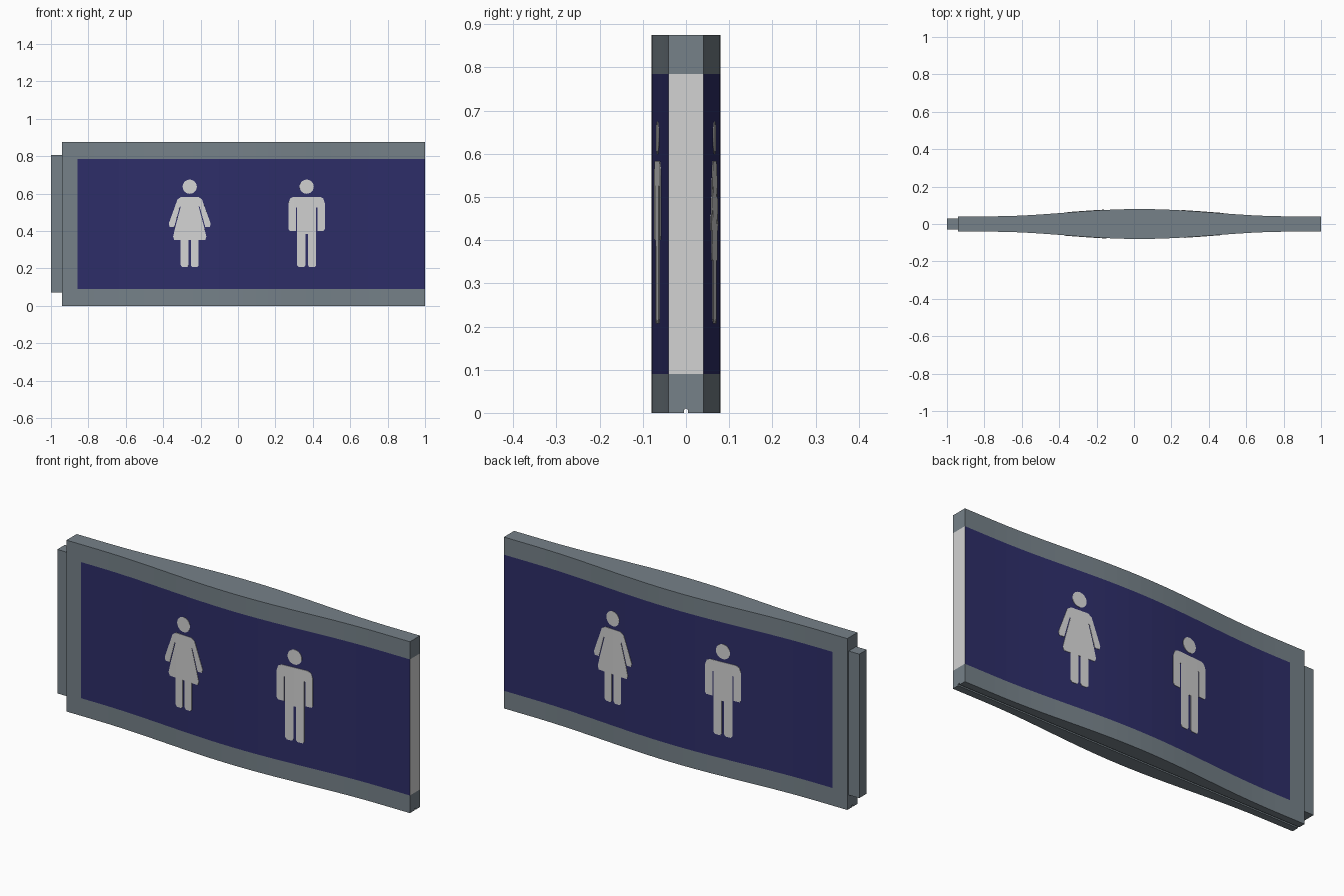
import bpy, bmesh, math

if "Cube" in bpy.data.objects:
    bpy.data.objects.remove(bpy.data.objects["Cube"])


def material(name, rgb):
    m = bpy.data.materials.new(name)
    m.diffuse_color = (*rgb, 1)
    m.use_nodes = True
    m.node_tree.nodes["Principled BSDF"].inputs["Base Color"].default_value = m.diffuse_color
    return m


GREY = material("slate grey", (0.18, 0.22, 0.25))
BLUE = material("navy blue", (0.027, 0.027, 0.14))
WHITE = material("light grey", (0.65, 0.65, 0.65))

X0, X1, XB = -0.94, 1.0, -0.857      # housing ends, start of the blue panel
XC, REACH = 0.03, 0.80               # centre and half length of the bulge


def half(x):
    """Half thickness of the lens-shaped housing."""
    d = min(abs(x - XC) / REACH, 1)
    return 0.041 + 0.0195 * (1 + math.cos(math.pi * d))


N = 24
BULGE = [XC - REACH + 2 * REACH * i / N for i in range(N + 1)]
STATIONS = sorted([X0, XB, X1] + BULGE)


def finish(bm, name, mats):
    me = bpy.data.meshes.new(name)
    bm.to_mesh(me)
    bm.free()
    ob = bpy.data.objects.new(name, me)
    for m in mats:
        me.materials.append(m)
    bpy.context.collection.objects.link(ob)
    return ob


# Housing: one lofted cross-section with a fine groove underneath
bm = bmesh.new()
rings = []
for x in STATIONS:
    h = half(x)
    sec = [(-h, 0), (-h, .09), (-h, .785), (-h, .875),
           (h, .875), (h, .785), (h, .09), (h, 0),
           (.005, 0), (.005, .007), (0, .01), (-.005, .007), (-.005, 0)]
    rings.append([bm.verts.new((x, y, z)) for y, z in sec])
for x, a, b in zip(STATIONS, rings, rings[1:]):
    for i in range(len(a)):
        j = (i + 1) % len(a)
        f = bm.faces.new((a[i], a[j], b[j], b[i]))
        if i in (1, 5) and x >= XB:
            f.material_index = 1     # blue panel on both broad sides
for r in (rings[0], rings[-1]):
    bm.faces.new([r[i] for i in (0, 1, 6, 7, 8, 9, 10, 11, 12)])
    mid = bm.faces.new([r[i] for i in (1, 2, 5, 6)])
    bm.faces.new([r[i] for i in (2, 3, 4, 5)])
mid.material_index = 2               # pale strip on the free end
bmesh.ops.recalc_face_normals(bm, faces=bm.faces)
finish(bm, "sign_housing", [GREY, BLUE, WHITE])

# Wall mount
bm = bmesh.new()
bmesh.ops.create_cube(bm, size=1)
for v in bm.verts:
    v.co = (-0.97 + v.co.x * 0.06, v.co.y * 0.06, 0.44 + v.co.z * 0.735)
finish(bm, "wall_mount", [GREY])

# Half outlines of the figures (offset from the axis, height)
WOMAN = [(0, .583), (.045, .583), (.065, .57), (.112, .44), (.108, .422),
         (.083, .422), (.053, .53), (.048, .53), (.076, .425), (.089, .37),
         (.083, .353), (.048, .353), (.048, .217), (.04, .207), (.013, .207),
         (.006, .217), (.006, .353), (0, .353)]
MAN = [(0, .583), (.07, .583), (.088, .575), (.097, .55), (.097, .41),
       (.09, .4), (.057, .4), (.057, .525), (.051, .525), (.051, .217),
       (.043, .207), (.014, .207), (.007, .217), (.007, .385), (0, .385)]
HEAD = [(.038 * math.cos(math.tau * i / 24), .637 + .038 * math.sin(math.tau * i / 24))
        for i in range(24)]


def pictogram(name, outline, cx, side):
    """Thin figure plate following the curved face on the given side."""
    bm = bmesh.new()
    for pts in (outline, [(-u, z) for u, z in outline], HEAD):
        bm.faces.new([bm.verts.new((cx + u, 0, z)) for u, z in pts])
    bmesh.ops.remove_doubles(bm, verts=bm.verts, dist=1e-5)
    bmesh.ops.triangulate(bm, faces=bm.faces)
    for x in BULGE:
        bmesh.ops.bisect_plane(bm, geom=bm.verts[:] + bm.edges[:] + bm.faces[:],
                               plane_co=(x, 0, 0), plane_no=(1, 0, 0), dist=1e-6)
    for v in bm.verts:               # same straight facets as the housing
        t = (v.co.x - BULGE[0]) / (BULGE[1] - BULGE[0])
        i = int(t)
        a, b = half(BULGE[i]), half(BULGE[i + 1])
        v.co.y = side * (a + (b - a) * (t - i) + 0.0005)
    for f in bm.faces:
        f.normal_update()
        if f.normal.y * side < 0:
            f.normal_flip()
    ob = finish(bm, name, [WHITE])
    mod = ob.modifiers.new("thickness", "SOLIDIFY")
    mod.thickness, mod.offset = 0.003, 0


for label, side in (("front", -1), ("back", 1)):
    left, right = -0.258, 0.367
    pictogram(label + "_woman_figure", WOMAN, left if side < 0 else right, side)
    pictogram(label + "_man_figure", MAN, right if side < 0 else left, side)
